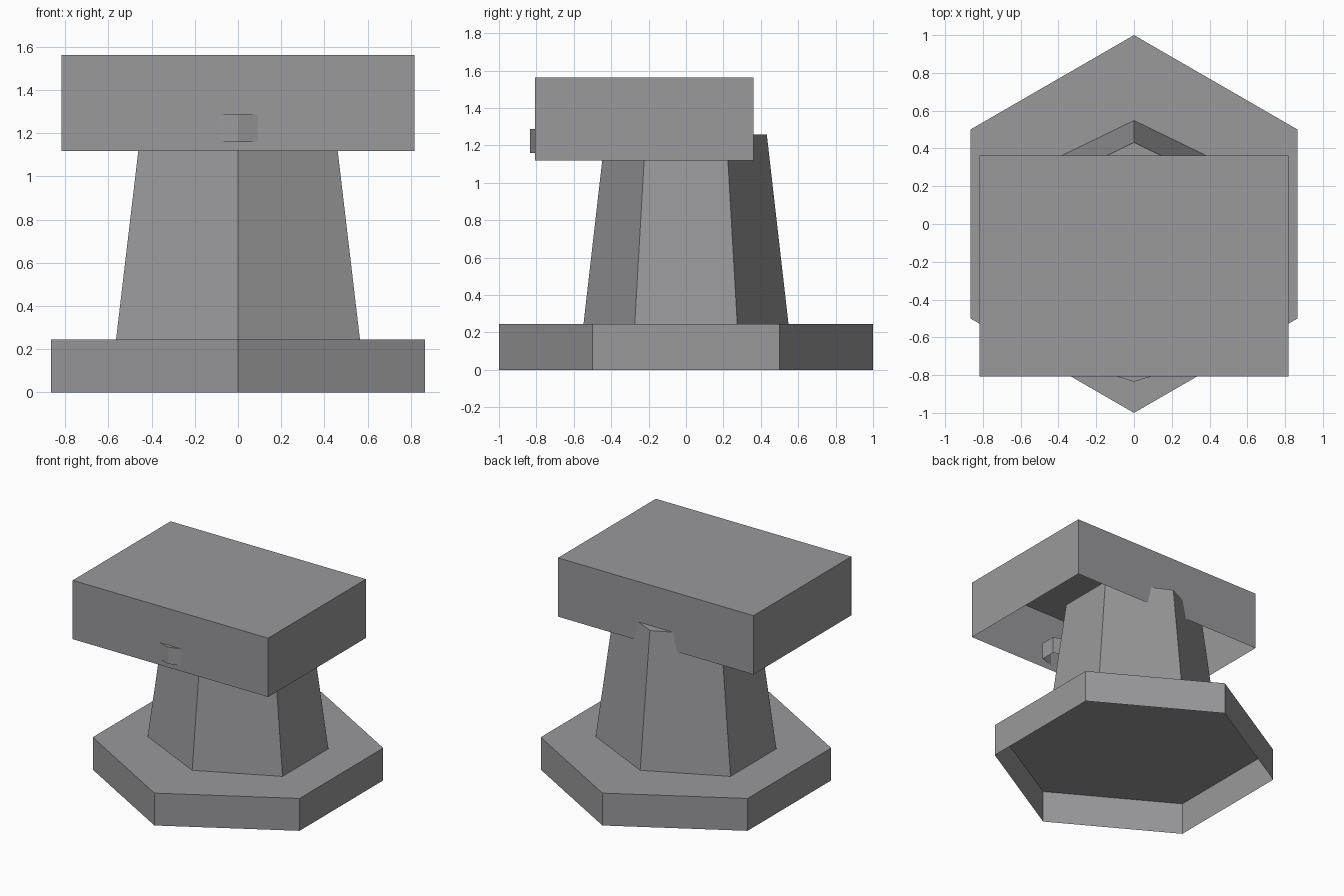
import bpy, bmesh, math

if "Cube" in bpy.data.objects:
    bpy.data.objects.remove(bpy.data.objects["Cube"])

grey = bpy.data.materials.new("plain grey")
grey.diffuse_color = (0.32, 0.32, 0.33, 1)
grey.use_nodes = True
grey.node_tree.nodes["Principled BSDF"].inputs["Base Color"].default_value = grey.diffuse_color


def shell(name, bottom, top, z0, z1):
    """Straight or tapered prism with a closed top and an open underside."""
    bm = bmesh.new()
    lo = [bm.verts.new((x, y, z0)) for x, y in bottom]
    hi = [bm.verts.new((x, y, z1)) for x, y in top]
    n = len(lo)
    for i in range(n):
        j = (i + 1) % n
        bm.faces.new((lo[i], lo[j], hi[j], hi[i]))
    bm.faces.new(hi)
    mesh = bpy.data.meshes.new(name)
    bm.to_mesh(mesh)
    bm.free()
    mesh.materials.append(grey)
    obj = bpy.data.objects.new(name, mesh)
    bpy.context.collection.objects.link(obj)
    return obj


def hexagon(rx, ry, cy=0.0):
    """Hexagon with corners pointing to the front and back."""
    return [(rx * math.cos(math.radians(30 + 60 * i)),
             cy + ry * math.sin(math.radians(30 + 60 * i))) for i in range(6)]


# Wide hexagonal foot
foot = hexagon(1, 1)
shell("base", foot, foot, 0, 0.245)

# Tapered column, slightly wider than deep
shell("column", hexagon(0.652, 0.548), hexagon(0.514, 0.432), 0.245, 1.258)

# Box head, set towards the front
head = [(-0.818, -0.808), (0.818, -0.808), (0.818, 0.362), (-0.818, 0.362)]
shell("head_box", head, head, 1.118, 1.563)

# Small peg poking through the front of the head
peg = hexagon(0.22, 0.115, -0.72)
shell("front_peg", peg, peg, 1.16, 1.287)
